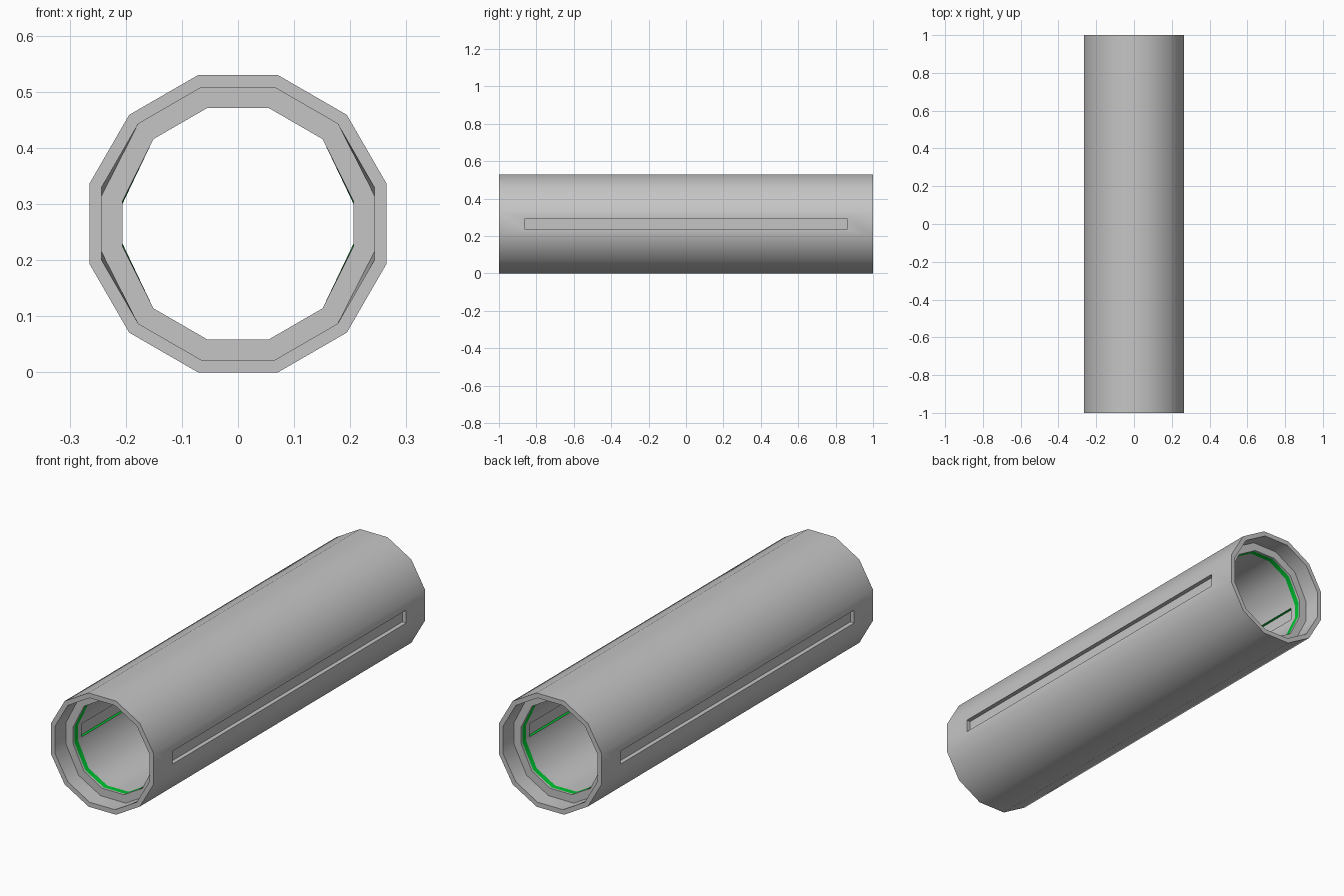
import bpy
import bmesh
import math
from mathutils import Vector

SIDES = 12
CENTRE_Z = 0.265

cube = bpy.data.objects.get("Cube")
if cube:
    bpy.data.objects.remove(cube, do_unlink=True)


def make_material(name, colour):
    mat = bpy.data.materials.new(name)
    mat.use_nodes = True
    mat.diffuse_color = colour
    mat.node_tree.nodes["Principled BSDF"].inputs["Base Color"].default_value = colour
    return mat


grey = make_material("grey_metal", (0.56, 0.56, 0.56, 1))
green = make_material("green_trim", (0.0, 0.55, 0.03, 1))


def ring(bm, y, apothem, side_half):
    """Twelve-sided ring; side_half is half the height of its left and right flats."""
    verts = []
    radius = apothem / math.cos(math.pi / SIDES)
    for k in range(SIDES):
        a = math.pi / SIDES + k * 2 * math.pi / SIDES
        x, z = radius * math.cos(a), radius * math.sin(a)
        if abs(math.cos(a)) > 0.9:
            z = math.copysign(side_half, z)
        verts.append(bm.verts.new((x, y, CENTRE_Z + z)))
    return verts


def cut_slot(bm, face, depth, wall_material):
    """Sink a long rectangular slot into a side flat."""
    bmesh.ops.inset_individual(bm, faces=[face], thickness=0.005)
    centre = face.calc_center_median()
    for v in face.verts:
        v.co.y = math.copysign(0.86, v.co.y)
        v.co.z = CENTRE_Z + math.copysign(0.03, v.co.z - centre.z)
    out = bmesh.ops.extrude_discrete_faces(bm, faces=[face])["faces"][0]
    # move the floor, then bridge it to the rim of the slot
    rim = [bm.verts.new(v.co) for v in out.verts]
    floor = list(out.verts)
    for v in floor:
        v.co += Vector((depth, 0, 0))
    bm.verts.ensure_lookup_table()
    for v in rim:
        bm.verts.remove(v)
    for f in {f for v in floor for f in v.link_faces} - {out}:
        f.material_index = wall_material


bm = bmesh.new()

# Cross-section of the wall: y, apothem, half height of the side flats
end = [(1, 0.265, 0.071), (1, 0.243, 0.065), (0.92, 0.243, 0.05),
       (0.92, 0.206, 0.04), (0.91, 0.206, 0.038), (0.885, 0.206, 0.035)]
section = end + [(-y, r, h) for y, r, h in reversed(end)]
rings = [ring(bm, *p) for p in section]

# Skin the rings, with a green band just inside each mouth
slots = []
for i, a in enumerate(rings):
    b = rings[(i + 1) % len(rings)]
    for k in range(SIDES):
        n = (k + 1) % SIDES
        f = bm.faces.new((a[k], a[n], b[n], b[k]))
        f.material_index = 1 if i in (4, 6) else 0
        if k in (5, 11):
            side = -1 if k == 5 else 1
            if i == 5:
                slots.append((f, 0.012 * side, 1))
            elif i == len(rings) - 1:
                slots.append((f, -0.02 * side, 0))
bmesh.ops.recalc_face_normals(bm, faces=bm.faces)

# Slots along both sides, outside and inside
for f, depth, wall in slots:
    cut_slot(bm, f, depth, wall)
bmesh.ops.recalc_face_normals(bm, faces=bm.faces)

mesh = bpy.data.meshes.new("slotted_tube")
bm.to_mesh(mesh)
bm.free()
mesh.materials.append(grey)
mesh.materials.append(green)
tube = bpy.data.objects.new("slotted_tube", mesh)
bpy.context.collection.objects.link(tube)

bpy.ops.object.select_all(action="DESELECT")
tube.select_set(True)
bpy.context.view_layer.objects.active = tube
bpy.ops.object.shade_smooth_by_angle(angle=math.radians(42))
